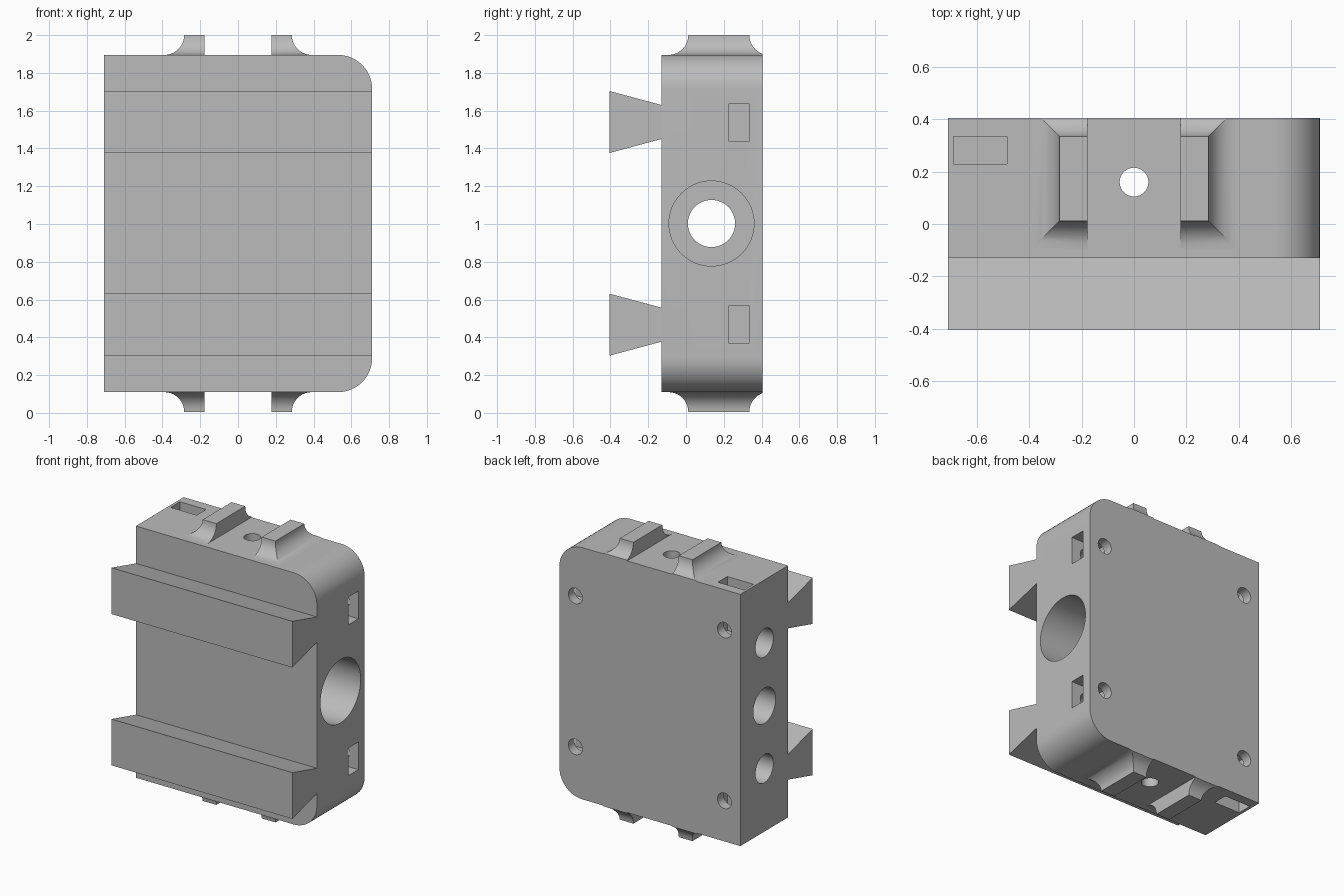
import bpy, bmesh, math
from mathutils import Matrix

cube = bpy.data.objects.get("Cube")
if cube:
    bpy.data.objects.remove(cube, do_unlink=True)

grey = bpy.data.materials.new("plain_grey")
grey.use_nodes = True
COLOUR = (0.5, 0.5, 0.5, 1)
grey.diffuse_color = COLOUR
grey.node_tree.nodes["Principled BSDF"].inputs["Base Color"].default_value = COLOUR

HALF_X, FRONT, BACK = 0.71, -0.13, 0.405
BOTTOM, TOP, MID = 0.11, 1.895, 1.0025
BORE_Y = 0.135


def finish(name, bm):
    bmesh.ops.recalc_face_normals(bm, faces=bm.faces)
    mesh = bpy.data.meshes.new(name)
    bm.to_mesh(mesh)
    bm.free()
    mesh.materials.append(grey)
    obj = bpy.data.objects.new(name, mesh)
    bpy.context.collection.objects.link(obj)
    return obj


def select(obj):
    bpy.ops.object.select_all(action='DESELECT')
    obj.select_set(True)
    bpy.context.view_layer.objects.active = obj


def smooth(obj):
    select(obj)
    bpy.ops.object.shade_smooth_by_angle(angle=math.radians(30))


def prism(name, points, shift):
    """Extrude a closed outline along the shift vector."""
    bm = bmesh.new()
    face = bm.faces.new([bm.verts.new(p) for p in points])
    out = bmesh.ops.extrude_face_region(bm, geom=[face], use_keep_orig=True)
    verts = [v for v in out["geom"] if isinstance(v, bmesh.types.BMVert)]
    bmesh.ops.translate(bm, verts=verts, vec=shift)
    return finish(name, bm)


def cut(body, cutter):
    mod = body.modifiers.new("cut", 'BOOLEAN')
    mod.operation, mod.solver, mod.object = 'DIFFERENCE', 'EXACT', cutter
    select(body)
    bpy.ops.object.modifier_apply(modifier=mod.name)
    bpy.data.objects.remove(cutter, do_unlink=True)


def cut_box(body, low, high):
    bm = bmesh.new()
    bmesh.ops.create_cube(bm, size=1)
    for v in bm.verts:
        v.co = [h if c > 0 else l for c, l, h in zip(v.co, low, high)]
    cut(body, finish("pocket_cutter", bm))


def cut_hole(body, axis, centre, radius, start, end, sides=48):
    """Round hole along an axis; the centre entry on that axis is ignored."""
    bm = bmesh.new()
    bmesh.ops.create_cone(bm, cap_ends=True, segments=sides, radius1=radius,
                          radius2=radius, depth=abs(end - start))
    turn = {"x": Matrix.Rotation(math.pi / 2, 4, 'Y'),
            "y": Matrix.Rotation(math.pi / 2, 4, 'X'),
            "z": Matrix.Identity(4)}[axis]
    place = list(centre)
    place["xyz".index(axis)] = (start + end) / 2
    bmesh.ops.transform(bm, matrix=Matrix.Translation(place) @ turn, verts=bm.verts)
    cut(body, finish("hole_cutter", bm))


# Body block with two rounded corners on its left side
R, STEPS = 0.18, 12
outline = [(-HALF_X, FRONT, BOTTOM)]
for z, start in ((BOTTOM + R, -90), (TOP - R, 0)):
    for i in range(STEPS + 1):
        a = math.radians(start + 90 * i / STEPS)
        outline.append((HALF_X - R + R * math.cos(a), FRONT, z + R * math.sin(a)))
outline.append((-HALF_X, FRONT, TOP))
body = prism("body_block", outline, (0, BACK - FRONT, 0))

# Stepped main bore
cut_hole(body, "x", (0, BORE_Y, MID), 0.225, -0.45, 0.8, 64)
cut_hole(body, "x", (0, BORE_Y, MID), 0.125, -0.8, -0.4)

for s in (-1, 1):
    # Blind rod holes on the right side
    cut_hole(body, "x", (0, BORE_Y, MID + s * 0.446), 0.1, -0.8, 0.3)
    # Nut pockets on the left side, then on top and bottom
    z = MID + s * 0.535
    cut_box(body, (0.48, 0.225, z - 0.098), (0.8, 0.335, z + 0.098))
    ends = sorted((MID + s * 0.51, MID + s * 1.0))
    cut_box(body, (-0.69, 0.23, ends[0]), (-0.485, 0.335, ends[1]))
    # Screw holes in the back, and through top and bottom into the bore
    cut_hole(body, "y", (0.585, 0, z), 0.055, 0.05, 0.5, 32)
    cut_hole(body, "y", (-0.585, 0, MID + s * 0.605), 0.055, 0.05, 0.5, 32)
    cut_hole(body, "z", (0, 0.16, 0), 0.055, MID + s * 0.15, MID + s, 32)
smooth(body)

# Dovetail rails across the front
for name, z in (("lower_rail", 0.467), ("upper_rail", 1.54)):
    section = [(-0.405, -0.164), (FRONT, -0.09), (FRONT, 0.09), (-0.405, 0.164)]
    prism(name, [(-HALF_X, y, z + dz) for y, dz in section], (2 * HALF_X, 0, 0))


# Lugs with flared feet and a straight inner wall
def lug(name, side, up):
    bm = bmesh.new()
    rings, flare, steps = [], 0.105, 10
    for i in range(steps + 1):
        a = math.pi / 2 * i / steps
        out = flare * (1 - math.sin(a))
        z = (TOP if up > 0 else BOTTOM) + up * flare * (1 - math.cos(a))
        x0, x1 = side * 0.178, side * (0.285 + out)
        y0, y1 = 0.012 - out, min(0.335 + out, BACK)
        rings.append([bm.verts.new((x, y, z)) for x, y in
                      ((x0, y0), (x1, y0), (x1, y1), (x0, y1))])
    # The last ring closes the curve at full height
    for low, high in zip(rings, rings[1:]):
        for k in range(4):
            n = (k + 1) % 4
            bm.faces.new((low[k], low[n], high[n], high[k]))
    bm.faces.new(rings[0])
    bm.faces.new(rings[-1])
    smooth(finish(name, bm))


for side, side_name in ((1, "left"), (-1, "right")):
    for up, up_name in ((1, "top"), (-1, "bottom")):
        lug(f"{up_name}_{side_name}_lug", side, up)
